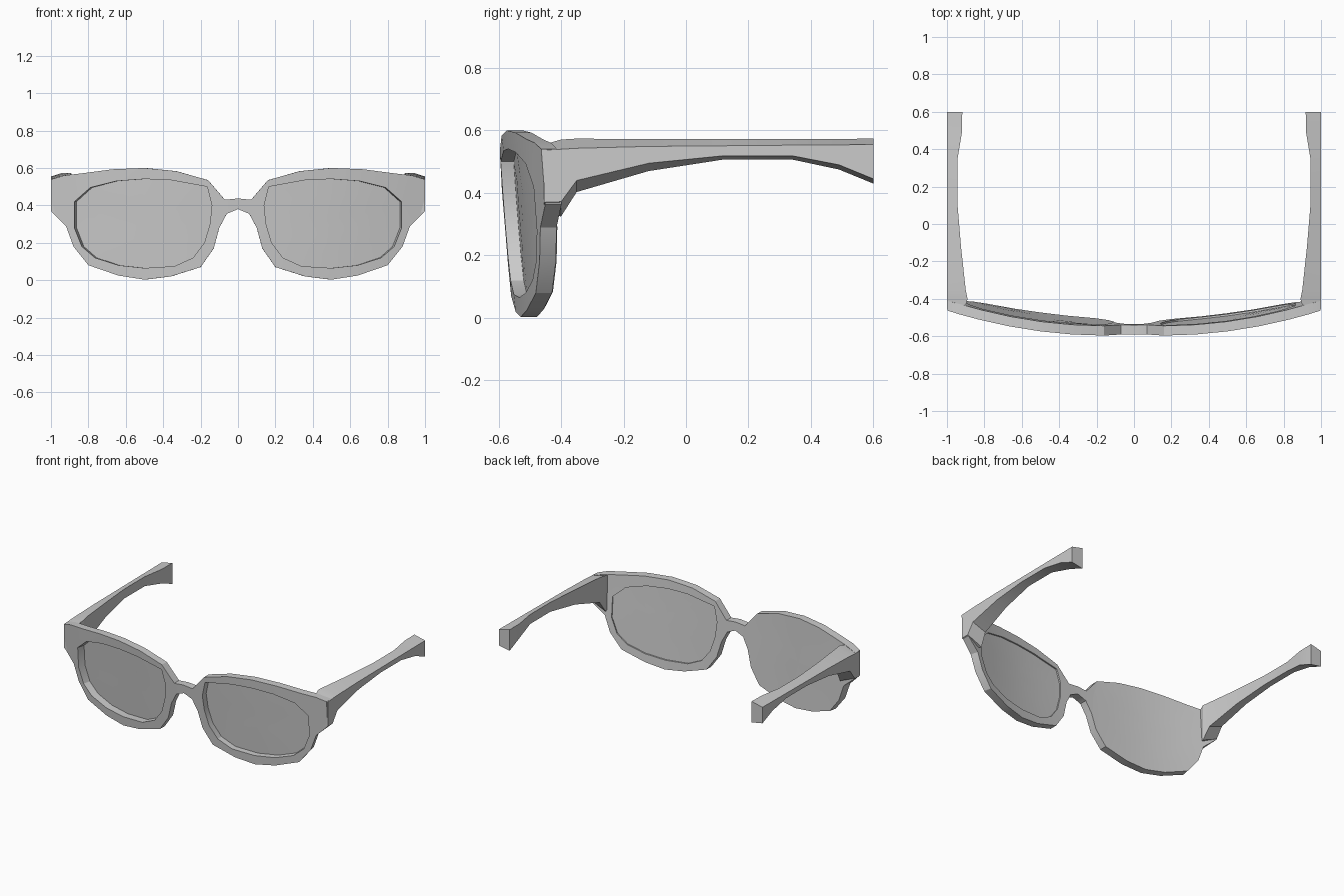
import bpy, bmesh, math

if "Cube" in bpy.data.objects:
    bpy.data.objects.remove(bpy.data.objects["Cube"])

# Half outline of the front, right side, as (x, z)
TOP = [(0, .437), (.07, .43), (.16, .535), (.33, .583), (.5, .6), (.67, .593), (.83, .572), (.93, .56)]
END = [(.996, .54), (.996, .365)]
LOW = [(.92, .29), (.88, .18), (.8, .08), (.64, .025), (.5, .003), (.36, .02), (.2, .07),
       (.13, .17), (.1, .28)]
NOSE = [(.06, .355), (0, .38)]
HOLE = [(.14, .4), (.165, .5), (.36, .535), (.5, .541), (.65, .53), (.79, .495), (.875, .42),
        (.875, .28), (.835, .18), (.765, .12), (.64, .08), (.5, .065), (.34, .075), (.24, .12),
        (.18, .2), (.15, .3)]
THICK = .052


def wrap(x, z, depth):
    """Place a flat outline point on the curved, tilted front."""
    y = -.6 + .137 * abs(x) ** 2.2 + (.55 - z) * .075 + depth
    shift = 0 if x > .95 else -.3 * depth * x * x
    return (x + shift, y, z)


def finish(bm, name, mirror=False, angle=25):
    bmesh.ops.recalc_face_normals(bm, faces=bm.faces)
    me = bpy.data.meshes.new(name)
    bm.to_mesh(me)
    bm.free()
    ob = bpy.data.objects.new(name, me)
    bpy.context.collection.objects.link(ob)
    bpy.ops.object.select_all(action='DESELECT')
    ob.select_set(True)
    bpy.context.view_layer.objects.active = ob
    bpy.ops.object.shade_smooth_by_angle(angle=math.radians(angle))
    if mirror:
        mod = ob.modifiers.new("mirror", 'MIRROR')
        mod.use_clip = True
    return ob


# Front frame: outline with a lens hole, thickened and wrapped
bm = bmesh.new()
edges = []
for loop in (TOP + END + LOW + NOSE, HOLE):
    vs = [bm.verts.new((x, 0, z)) for x, z in loop]
    edges += [bm.edges.new((vs[i - 1], vs[i])) for i in range(len(vs))]
bmesh.ops.triangle_fill(bm, edges=edges, use_beauty=True, normal=(0, -1, 0))
ext = bmesh.ops.extrude_face_region(bm, geom=bm.faces[:], use_keep_orig=True)
back = {g for g in ext['geom'] if isinstance(g, bmesh.types.BMVert)}
for v in bm.verts:
    v.co = wrap(v.co.x, v.co.z, THICK if v in back else 0)
seam = [f for f in bm.faces if all(abs(v.co.x) < 1e-4 for v in f.verts)]
bmesh.ops.delete(bm, geom=seam, context='FACES_ONLY')
finish(bm, "front_frame", mirror=True)


# Lenses: concentric rings following the curve of the front
def lens(name, outline, grow, depth, side):
    bm = bmesh.new()
    cx, cz = .51, .31
    rings = []
    for s in (1, .66, .33):
        ring = []
        for x, z in outline:
            p = wrap(cx + (x - cx) * s * grow, cz + (z - cz) * s * grow, depth)
            ring.append(bm.verts.new((p[0] * side, p[1], p[2])))
        rings.append(ring)
    n = len(outline)
    mid = wrap(cx, cz, depth)
    hub = bm.verts.new((mid[0] * side, mid[1], mid[2]))
    for i in range(n):
        j = (i + 1) % n
        for a, b in zip(rings, rings[1:]):
            bm.faces.new((a[i], a[j], b[j], b[i]))
        bm.faces.new((rings[-1][i], rings[-1][j], hub))
    finish(bm, name, angle=60)


lens("right_lens", HOLE, 1.01, THICK - .01, 1)
# The left lens covers the whole back of its rim
lens("left_lens", TOP[2:7] + [(.9, .5), (.92, .4)] + LOW + [(.115, .42)], .985, THICK + .004, -1)

# Temple arms: y, inner x, inner top z, outer top z, outer bottom z, inner bottom z
ARM = [(-.455, .905, .555, .537, .37, .33),
       (-.40, .89, .571, .54, .372, .325),
       (-.35, .90, .574, .543, .44, .403),
       (-.12, .925, .572, .549, .495, .47),
       (.12, .945, .572, .551, .519, .507),
       (.34, .945, .572, .553, .519, .507),
       (.49, .92, .573, .554, .49, .475),
       (.6, .918, .574, .555, .445, .43)]
bm = bmesh.new()
rows = [[bm.verts.new(p) for p in ((xi, y, a), (1, y, b), (1, y, c), (xi, y, d))]
        for y, xi, a, b, c, d in ARM]
for r, s in zip(rows, rows[1:]):
    for i in range(4):
        j = (i + 1) % 4
        bm.faces.new((r[i], r[j], s[j], s[i]))
bm.faces.new(rows[0])
bm.faces.new(rows[-1])
finish(bm, "temple_arms", mirror=True)
